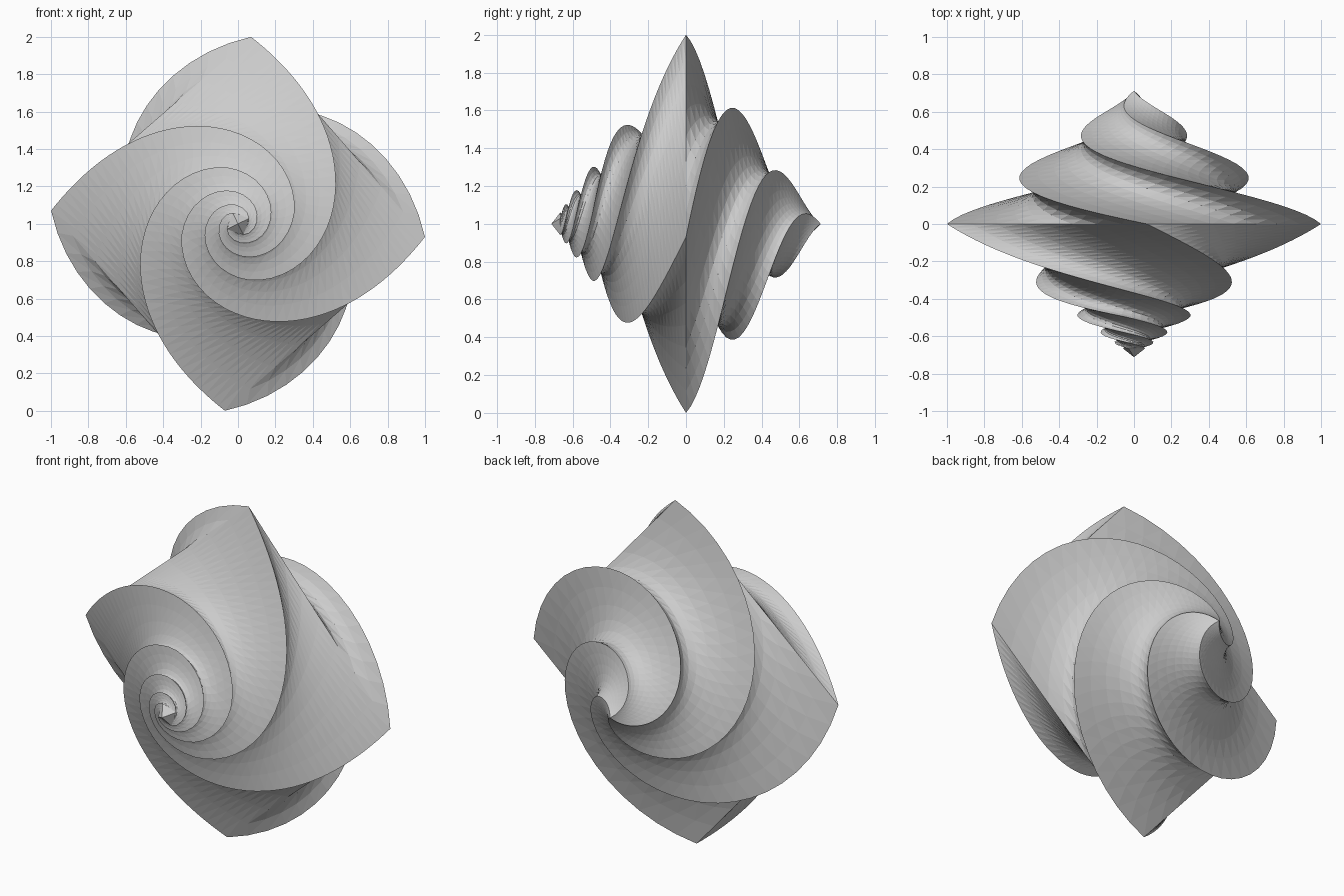
import bpy, bmesh
from math import sin, cos, radians, log

if "Cube" in bpy.data.objects:
    bpy.data.objects.remove(bpy.data.objects["Cube"])

HALF_DEPTH = 0.712   # distance from the equator to each apex along y
PER_SIDE = 8         # segments along each side of the square section
CORNER_SHIFT = -4    # degrees, turn of the widest section


def front_twist(t):
    # front half winds ever tighter towards its apex
    l = min(-log(max(1 - t, 1e-6)), 2.7)
    if l <= 1.2:
        return -(85 * l + 46 * l * l)
    return -(168 + 168 * (l - 1.2))


def back_twist(t):
    # back half winds almost evenly
    return 195 * t + 50 * t * t


def section(bm, t, side):
    # one square section, shrunk towards the apex and turned about y
    twist = front_twist(t) if side < 0 else back_twist(t)
    r = 1.002 * (1 - t)
    ring = []
    for k in range(4):
        a0 = radians(90 * k + CORNER_SHIFT + twist)
        a1 = a0 + radians(90)
        for i in range(PER_SIDE):
            f = i / PER_SIDE
            x = r * (cos(a0) * (1 - f) + cos(a1) * f)
            z = r * (sin(a0) * (1 - f) + sin(a1) * f)
            ring.append(bm.verts.new((x, side * HALF_DEPTH * t, 1 + z)))
    return ring


def half(bm, equator, side, rows):
    n = len(equator)
    prev = equator
    for j in range(1, rows):
        t = 1 - (1 - j / rows) ** 1.4
        ring = section(bm, t, side)
        for i in range(n):
            m = (i + 1) % n
            # split each quad along the direction of the twist
            if side < 0:
                bm.faces.new((prev[i], prev[m], ring[m]))
                bm.faces.new((prev[i], ring[m], ring[i]))
            else:
                bm.faces.new((prev[i], prev[m], ring[i]))
                bm.faces.new((prev[m], ring[m], ring[i]))
        prev = ring
    apex = bm.verts.new((0, side * HALF_DEPTH, 1))
    for i in range(n):
        bm.faces.new((prev[i], prev[(i + 1) % n], apex))


# Twisted double pyramid: shared square equator, two spiralling halves
bm = bmesh.new()
equator = section(bm, 0, 1)
half(bm, equator, -1, 56)
half(bm, equator, 1, 40)
bmesh.ops.recalc_face_normals(bm, faces=bm.faces[:])
mesh = bpy.data.meshes.new("twisted_shell")
bm.to_mesh(mesh)
bm.free()
shell = bpy.data.objects.new("twisted_shell", mesh)
bpy.context.collection.objects.link(shell)
